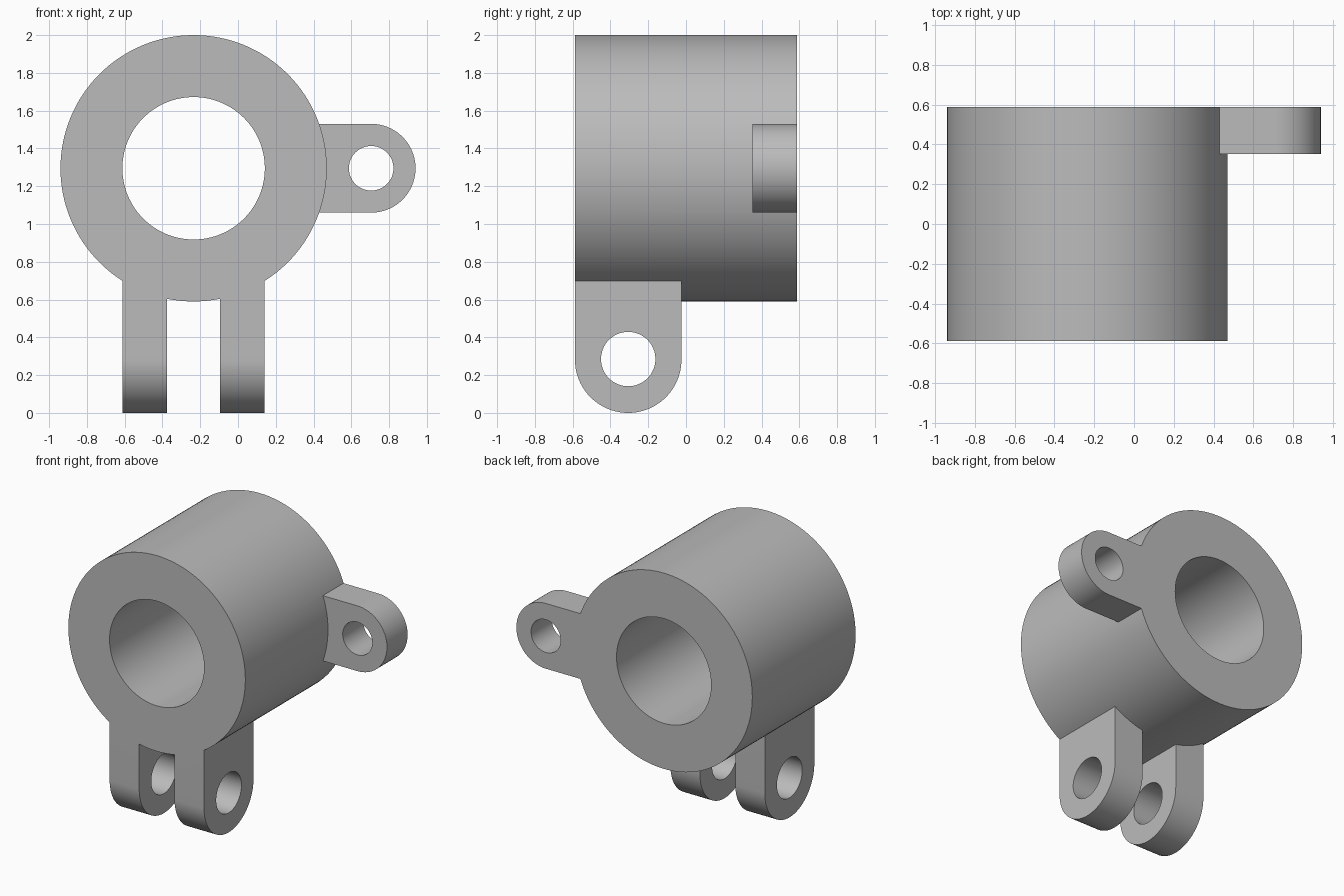
import bpy
import bmesh
from math import sin, cos, pi
from mathutils import Vector

cube = bpy.data.objects.get("Cube")
if cube:
    bpy.data.objects.remove(cube, do_unlink=True)

grey = bpy.data.materials.new("plain grey")
grey.use_nodes = True
colour = (0.5, 0.5, 0.5, 1)
grey.diffuse_color = colour
grey.node_tree.nodes["Principled BSDF"].inputs["Base Color"].default_value = colour


def arc(cx, cy, radius, start, end, steps):
    return [(cx + radius * cos(start + (end - start) * i / steps),
             cy + radius * sin(start + (end - start) * i / steps))
            for i in range(steps + 1)]


def circle(cx, cy, radius, steps=128):
    return arc(cx, cy, radius, 0, 2 * pi, steps)[:-1]


def extrude(name, outline, axis, low, high):
    """Extrude a flat outline along axis 'x' (outline in y, z) or 'y' (outline in x, z)."""
    bm = bmesh.new()
    place = (lambda a, b: (low, a, b)) if axis == "x" else (lambda a, b: (a, low, b))
    face = bm.faces.new([bm.verts.new(place(a, b)) for a, b in outline])
    made = bmesh.ops.extrude_face_region(bm, geom=[face])["geom"]
    shift = Vector((high - low, 0, 0) if axis == "x" else (0, high - low, 0))
    bmesh.ops.translate(bm, vec=shift, verts=[v for v in made if isinstance(v, bmesh.types.BMVert)])
    bmesh.ops.recalc_face_normals(bm, faces=bm.faces)
    mesh = bpy.data.meshes.new(name)
    bm.to_mesh(mesh)
    bm.free()
    mesh.materials.append(grey)
    obj = bpy.data.objects.new(name, mesh)
    bpy.context.collection.objects.link(obj)
    return obj


def combine(body, tool, operation):
    mod = body.modifiers.new(tool.name, "BOOLEAN")
    mod.object = tool
    mod.operation = operation
    mod.solver = "EXACT"
    bpy.context.view_layer.objects.active = body
    bpy.ops.object.modifier_apply(modifier=mod.name)
    bpy.data.objects.remove(tool, do_unlink=True)


# Main barrel
barrel_x, barrel_z, half = -0.235, 1.295, 0.588
body = extrude("barrel_bracket", circle(barrel_x, barrel_z, 0.705), "y", -half, half)

# Side lug, rooted inside the barrel wall
lug_x, lug_r = 0.705, 0.235
lug_shape = [(0.3, barrel_z - lug_r)] + arc(lug_x, barrel_z, lug_r, -pi / 2, pi / 2, 48)
lug_shape.append((0.3, barrel_z + lug_r))
combine(body, extrude("side_lug", lug_shape, "y", 0.353, half), "UNION")

# Pair of clevis legs with rounded feet
leg_r = 0.282
leg_y = leg_r - half
leg_shape = [(leg_y - leg_r, 0.8)] + arc(leg_y, leg_r, leg_r, pi, 2 * pi, 48)
leg_shape.append((leg_y + leg_r, 0.8))
for side in (-1, 1):
    inner, outer = barrel_x + side * 0.141, barrel_x + side * 0.376
    leg = extrude("clevis_leg", leg_shape, "x", min(inner, outer), max(inner, outer))
    combine(body, leg, "UNION")

# Bores through barrel, lug and legs
combine(body, extrude("barrel_bore", circle(barrel_x, barrel_z, 0.377), "y", -1, 1), "DIFFERENCE")
combine(body, extrude("lug_bore", circle(lug_x, barrel_z, 0.118, 64), "y", 0, 1), "DIFFERENCE")
combine(body, extrude("pin_bore", circle(leg_y, leg_r + 0.003, 0.144, 64), "x", -1, 1), "DIFFERENCE")

# Smooth curved walls, crisp edges
bpy.ops.object.select_all(action="DESELECT")
body.select_set(True)
bpy.context.view_layer.objects.active = body
bpy.ops.object.shade_smooth_by_angle(angle=pi / 6)
